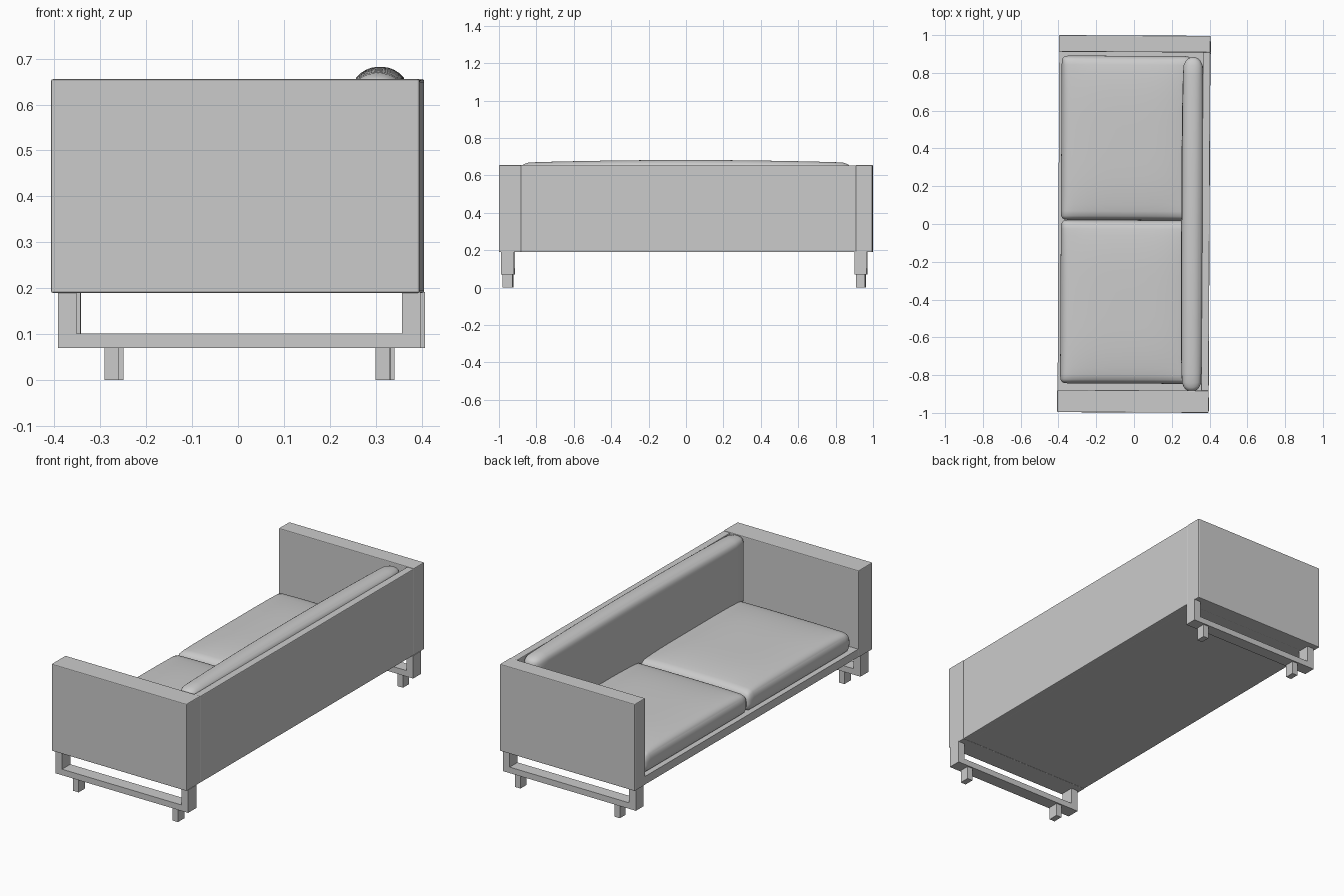
import bpy, bmesh, math
from mathutils import Vector, Matrix

cube = bpy.data.objects.get("Cube")
if cube:
    bpy.data.objects.remove(cube, do_unlink=True)

grey = bpy.data.materials.new("light grey")
grey.use_nodes = True
color = (0.6, 0.6, 0.6, 1)
grey.diffuse_color = color
grey.node_tree.nodes["Principled BSDF"].inputs["Base Color"].default_value = color

# The whole sofa stands very slightly turned
TURN = Matrix.Rotation(-0.005, 4, 'Z')


def finish(bm, name):
    mesh = bpy.data.meshes.new(name)
    bm.to_mesh(mesh)
    bm.free()
    mesh.materials.append(grey)
    obj = bpy.data.objects.new(name, mesh)
    obj.matrix_world = TURN
    bpy.context.scene.collection.objects.link(obj)
    return obj


def box(name, x, y, z, bevel=0.0):
    bm = bmesh.new()
    bmesh.ops.create_cube(bm, size=1)
    for v in bm.verts:
        v.co = [lo + (c + 0.5) * (hi - lo) for c, (lo, hi) in zip(v.co, (x, y, z))]
    obj = finish(bm, name)
    if bevel:
        mod = obj.modifiers.new("soft edge", 'BEVEL')
        mod.width = bevel
        mod.segments = 2
    return obj


def cushion(name, x, y, z, radius, crown_axis, crown):
    """Rounded box whose faces along crown_axis swell outwards."""
    bm = bmesh.new()
    bmesh.ops.create_cube(bm, size=2)
    bmesh.ops.subdivide_edges(bm, edges=bm.edges[:], cuts=19, use_grid_fill=True)
    spans = (x, y, z)
    mid = Vector([(lo + hi) / 2 for lo, hi in spans])
    half = Vector([(hi - lo) / 2 for lo, hi in spans])
    for v in bm.verts:
        u = [math.sin(c * math.pi / 2) for c in v.co]
        p = [c * h for c, h in zip(u, half)]
        q = [max(r - h, min(h - r, c)) for c, h, r in zip(p, half, radius)]
        d = Vector([(a - b) / r for a, b, r in zip(p, q, radius)])
        if d.length > 0:
            d.normalize()
        p = Vector([b + e * r for b, e, r in zip(q, d, radius)])
        # Swell fades towards the rim
        swell = crown
        for i in range(3):
            if i != crown_axis:
                swell *= 1 - u[i] ** 4
        if crown_axis == 0 or u[2] > 0:
            p[crown_axis] += swell * u[crown_axis]
        v.co = mid + p
    obj = finish(bm, name)
    for poly in obj.data.polygons:
        poly.use_smooth = True
    return obj


# Upholstered shell
box("right_arm", (-0.402, 0.40), (-0.998, -0.88), (0.19, 0.655), 0.004)
box("left_arm", (-0.402, 0.40), (0.91, 0.998), (0.19, 0.655), 0.004)
box("back_panel", (0.36, 0.40), (-0.882, 0.912), (0.19, 0.653), 0.004)
box("seat_deck", (-0.40, 0.362), (-0.882, 0.912), (0.192, 0.235))

# Cushions
for name, y in (("right_seat_cushion", (-0.845, 0.02)), ("left_seat_cushion", (0.02, 0.89))):
    cushion(name, (-0.387, 0.30), y, (0.23, 0.335), (0.03, 0.03, 0.045), 2, 0.025)
back = cushion("back_cushion", (0.258, 0.36), (-0.885, 0.885), (0.29, 0.668),
               (0.049, 0.06, 0.035), 0, 0.008)
for v in back.data.vertices:
    if v.co.z > 0.6:
        v.co.z += 0.014 * (1 - (v.co.y / 0.885) ** 2)

# Open leg frames with small feet
for side, y in (("right", (-0.987, -0.917)), ("left", (0.902, 0.968))):
    box(side + "_front_post", (-0.387, -0.347), y, (0.07, 0.192))
    box(side + "_back_post", (0.362, 0.402), y, (0.07, 0.192))
    box(side + "_bottom_bar", (-0.347, 0.362), y, (0.07, 0.102))
    for end, x in (("front", (-0.286, -0.254)), ("back", (0.304, 0.336))):
        box(side + "_" + end + "_foot", x, (y[0] + 0.008, y[1] - 0.008), (0, 0.071))
